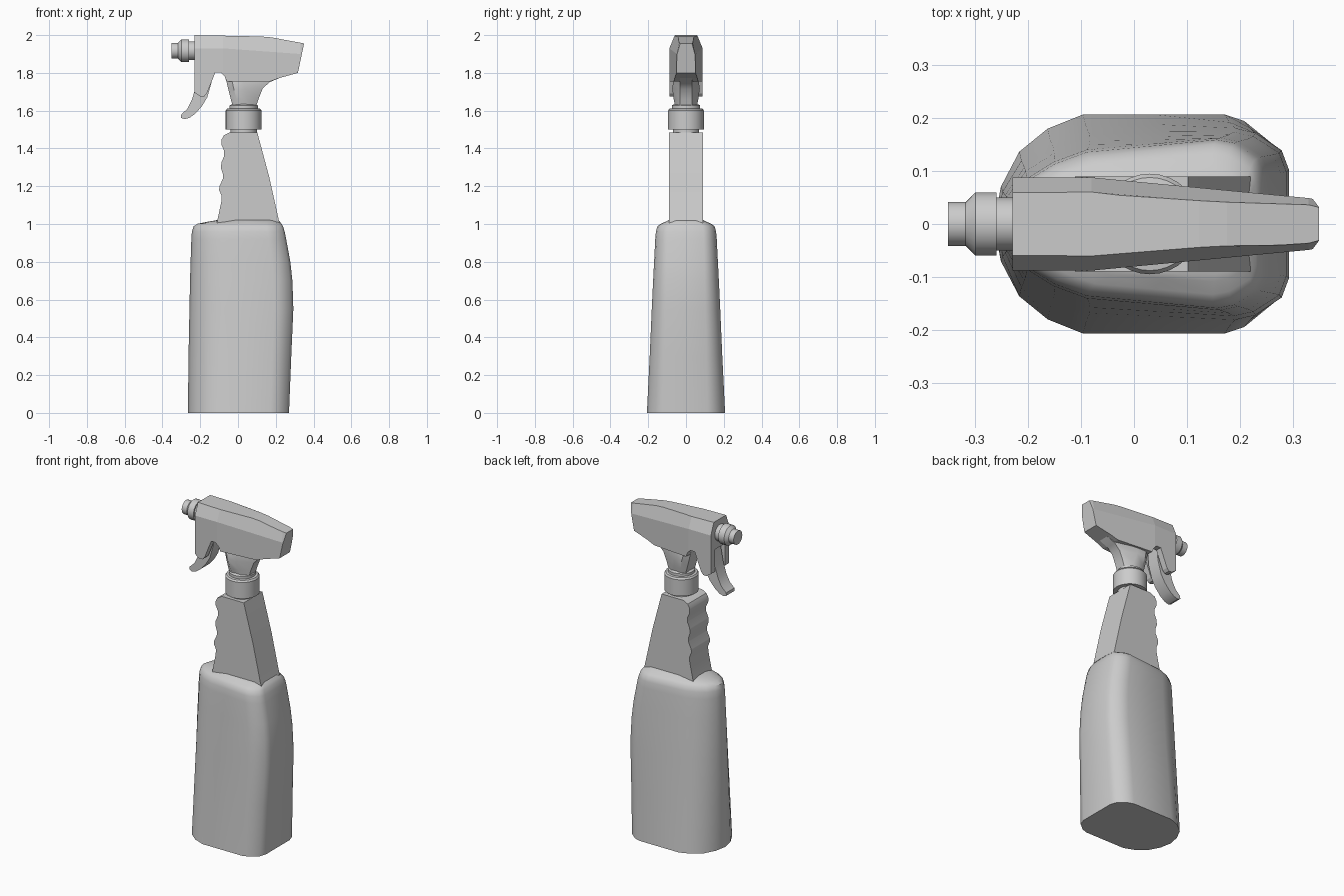
import bpy, bmesh, math

if "Cube" in bpy.data.objects:
    bpy.data.objects.remove(bpy.data.objects["Cube"])


def finish(name, bm, smooth=None):
    bmesh.ops.recalc_face_normals(bm, faces=bm.faces[:])
    me = bpy.data.meshes.new(name)
    bm.to_mesh(me)
    bm.free()
    ob = bpy.data.objects.new(name, me)
    bpy.context.collection.objects.link(ob)
    if smooth:
        bpy.ops.object.select_all(action='DESELECT')
        ob.select_set(True)
        bpy.context.view_layer.objects.active = ob
        bpy.ops.object.shade_smooth_by_angle(angle=math.radians(smooth))
    return ob


def loft(name, rings, smooth=None):
    bm = bmesh.new()
    vs = [[bm.verts.new(p) for p in r] for r in rings]
    n = len(rings[0])
    for a, b in zip(vs, vs[1:]):
        for i in range(n):
            j = (i + 1) % n
            bm.faces.new((a[i], a[j], b[j], b[i]))
    bm.faces.new(vs[0])
    bm.faces.new(vs[-1])
    return finish(name, bm, smooth)


def prism(name, pts, w, smooth=None):
    return loft(name, [[(x, y, z) for x, z in pts] for y in (-w, w)], smooth)


def lathe(name, prof, place, n=32):
    rings = [[place(r * math.cos(2 * math.pi * i / n), r * math.sin(2 * math.pi * i / n), h)
              for i in range(n)] for r, h in prof]
    return loft(name, rings, 25)


def mirrored(half):
    # half outline on +y, completed on -y (points on the axis kept once)
    return half + [(u, -v) for u, v in reversed(half) if v > 1e-6]


def boolean(ob, cutter, op):
    m = ob.modifiers.new(op, 'BOOLEAN')
    m.operation, m.object, m.solver = op, cutter, 'EXACT'
    bpy.context.view_layer.objects.active = ob
    bpy.ops.object.modifier_apply(modifier=m.name)
    bpy.data.objects.remove(cutter)


# bottle body: rounded sections, tapering forward near the shoulder
outline = mirrored([(-1, 0), (-.95, .34), (-.82, .66), (-.62, .87), (-.37, 1),
                    (.13, 1), (.63, 1), (.77, .94), (.95, .75), (1, .55)])
sections = [(0, -.265, .27, .207, 0), (.3, -.262, .282, .195, .08),
            (.55, -.257, .293, .186, .14), (.7, -.254, .288, .18, .18),
            (.8, -.251, .277, .176, .22), (.92, -.247, .255, .171, .26),
            (.96, -.244, .247, .168, .28), (.988, -.235, .238, .16, .3),
            (1.002, -.212, .23, .14, .28), (1.012, -.16, .222, .112, .18),
            (1.02, -.115, .215, .095, .05)]
rings = []
for z, x0, x1, w, t in sections:
    c, h = (x0 + x1) / 2, (x1 - x0) / 2
    rings.append([(c + h * u, w * v * (1 - t * (1 - u) / 2), z) for u, v in outline])
loft("bottle_body", rings, 40)

# grip with finger waves
grip = [(.222, 1.0), (.215, 1.025), (.165, 1.25), (.102, 1.485), (-.045, 1.485),
        (-.075, 1.47), (-.088, 1.445), (-.088, 1.42), (-.074, 1.39), (-.073, 1.36),
        (-.088, 1.325), (-.09, 1.295), (-.08, 1.265), (-.08, 1.24), (-.098, 1.2),
        (-.1, 1.18), (-.087, 1.15), (-.088, 1.12), (-.108, 1.025), (-.112, 1.0)]
prism("grip", grip, .09, 35)

# screw collar with its lower and upper rings
lathe("collar", [(.07, 1.475), (.07, 1.5), (.095, 1.5), (.095, 1.6), (.088, 1.61),
                 (.075, 1.612), (.075, 1.628), (.06, 1.635)],
      lambda a, b, h: (.03 + a, b, h))

# neck flaring up into the head
rings = []
for z, x0, x1, w in [(1.625, -.028, .097, .058), (1.66, -.038, .108, .065),
                     (1.715, -.052, .13, .073), (1.75, -.06, .165, .068),
                     (1.775, -.068, .225, .06), (1.81, -.08, .25, .055)]:
    ring = mirrored([(x0, .045), (x0 + .03, w), (x0 + .09, w), (x1, .032)])
    rings.append([(x, y, z) for x, y in ring])
loft("head_neck", rings, 35)

# head: side profile trimmed by a tapered, chamfered hull
head = prism("head", [(-.23, 2), (.155, 1.992), (.35, 1.956), (.317, 1.80), (.27, 1.787),
                      (.22, 1.773), (.17, 1.755), (-.06, 1.755), (-.07, 1.78), (-.09, 1.802),
                      (-.12, 1.802), (-.165, 1.69), (-.18, 1.675), (-.2, 1.675),
                      (-.23, 1.695)], .12)
hull = []
for x, a, b, zt, zc in [(-.3, .055, .088, 2.01, 1.93), (-.08, .055, .088, 2.01, 1.93),
                        (.33, .033, .049, 1.975, 1.9), (.36, .026, .043, 1.965, 1.89)]:
    hull.append([(x, y, z) for y, z in
                 [(-b, 1.5), (-b, zc), (-a, zt), (a, zt), (b, zc), (b, 1.5)]])
boolean(head, loft("head_hull", hull), 'INTERSECT')
# slot between the cheeks where the trigger swings
boolean(head, prism("trigger_slot", [(-.3, 1.6), (-.1, 1.6), (-.1, 1.83), (-.3, 1.83)], .05),
        'DIFFERENCE')

# trigger
prism("trigger", [(-.2, 1.85), (-.13, 1.85), (-.14, 1.75), (-.163, 1.67), (-.19, 1.625),
                  (-.225, 1.585), (-.257, 1.562), (-.285, 1.555), (-.302, 1.563),
                  (-.3, 1.58), (-.268, 1.61), (-.245, 1.655), (-.225, 1.72)], .04, 35)

# nozzle
lathe("nozzle", [(.05, -.2), (.05, -.26), (.06, -.26), (.06, -.3), (.042, -.318),
                 (.042, -.352)],
      lambda a, b, h: (h, a, 1.917 + b), 24)
